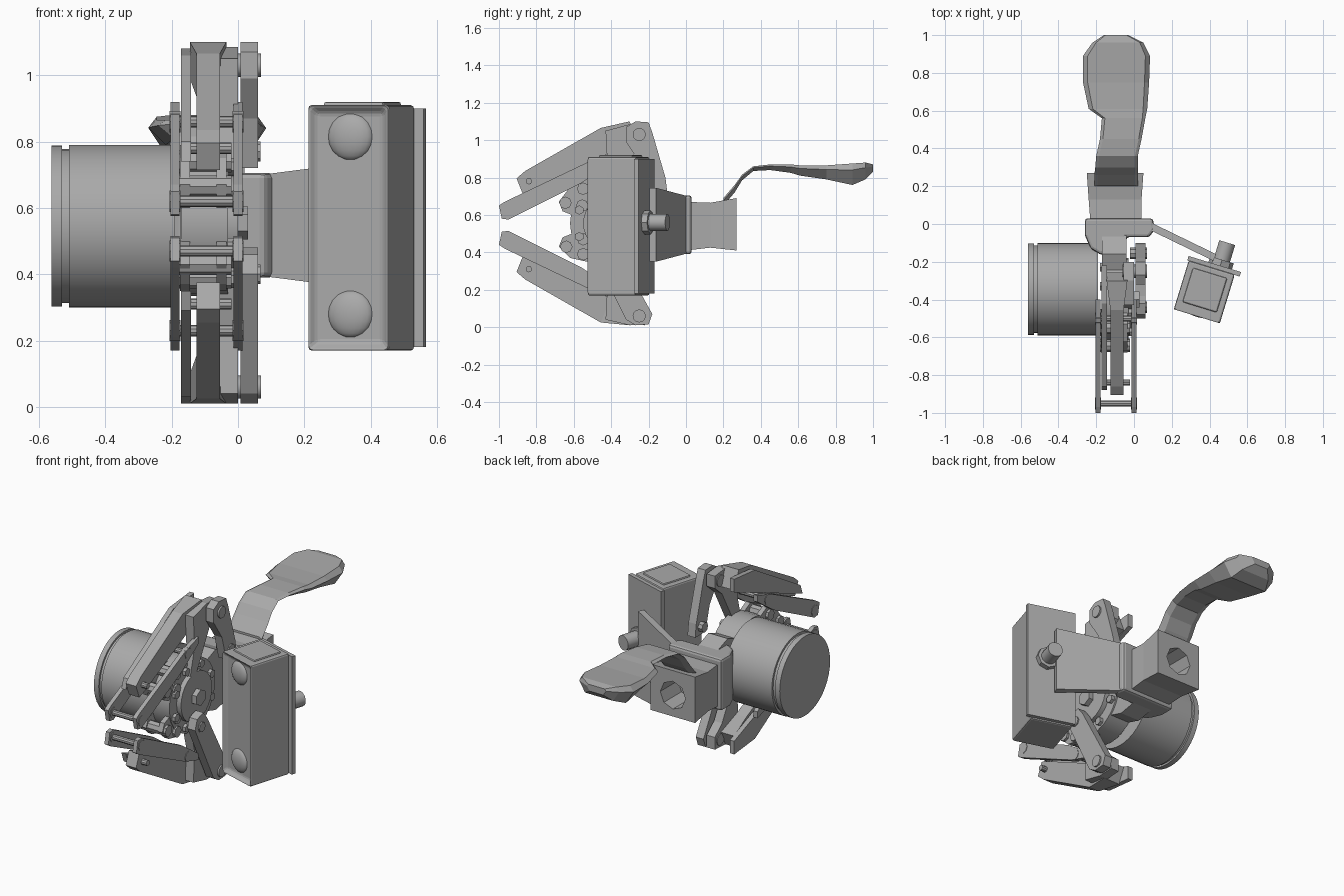
import bpy, bmesh, math
from mathutils import Vector, Matrix

cube = bpy.data.objects.get("Cube")
if cube:
    bpy.data.objects.remove(cube, do_unlink=True)

grey = bpy.data.materials.new("mid_grey")
grey.use_nodes = True
COL = (0.4, 0.4, 0.4, 1)
grey.diffuse_color = COL
grey.node_tree.nodes["Principled BSDF"].inputs["Base Color"].default_value = COL
MID = 0.555  # height of the gripper's mirror plane


def finish(name, bm, smooth=False, bevel=0):
    bmesh.ops.recalc_face_normals(bm, faces=bm.faces[:])
    me = bpy.data.meshes.new(name)
    bm.to_mesh(me)
    bm.free()
    me.materials.append(grey)
    ob = bpy.data.objects.new(name, me)
    bpy.context.collection.objects.link(ob)
    if bevel:
        mod = ob.modifiers.new("soft_edges", "BEVEL")
        mod.width, mod.segments = bevel, 2
    if smooth:
        bpy.ops.object.select_all(action="DESELECT")
        ob.select_set(True)
        bpy.context.view_layer.objects.active = ob
        bpy.ops.object.shade_smooth_by_angle(angle=math.radians(35))
    return ob


def loft(name, rings, **kw):
    """Skin a list of equal-length point rings and cap both ends."""
    bm = bmesh.new()
    vs = [[bm.verts.new(p) for p in r] for r in rings]
    n = len(vs[0])
    for a, b in zip(vs, vs[1:]):
        for i in range(n):
            j = (i + 1) % n
            bm.faces.new((a[i], a[j], b[j], b[i]))
    bm.faces.new(vs[0])
    bm.faces.new(vs[-1])
    return finish(name, bm, **kw)


def side_plate(name, pts, x0, x1, **kw):
    """Extrude a (y, z) outline along x."""
    return loft(name, [[(x, y, z) for y, z in pts] for x in (x0, x1)], **kw)


def rod(name, a, b, r, n=12, smooth=True):
    a, b = Vector(a), Vector(b)
    d = b - a
    bm = bmesh.new()
    rot = d.to_track_quat("Z", "Y").to_matrix().to_4x4()
    bmesh.ops.create_cone(bm, cap_ends=True, segments=n, radius1=r, radius2=r,
                          depth=d.length, matrix=Matrix.Translation((a + b) / 2) @ rot)
    return finish(name, bm, smooth)


def cut(ob, cutter):
    mod = ob.modifiers.new("opening", "BOOLEAN")
    mod.operation, mod.object, mod.solver = "DIFFERENCE", cutter, "EXACT"
    cutter.hide_render = True
    cutter.hide_viewport = True


# Motor drum with grooved end cap
MY, MZ = -0.345, 0.545
rod("motor_drum", (-0.51, MY, MZ), (-0.19, MY, MZ), 0.245, 40)
rod("motor_end_groove", (-0.535, MY, MZ), (-0.505, MY, MZ), 0.232, 40)
rod("motor_end_cap", (-0.562, MY, MZ), (-0.53, MY, MZ), 0.243, 40)

# Gripper hub: disc, raised ring, axle and bolts
HY = -0.40
rod("hub_disc", (-0.17, HY, MID), (-0.03, HY, MID), 0.22, 28)
rod("hub_ring", (-0.035, HY, MID), (0.0, HY, MID), 0.15, 28)
rod("hub_axle", (-0.05, HY, MID), (0.03, HY, MID), 0.05, 6, smooth=False)
for k in range(8):
    a = math.tau * (k + 0.5) / 8
    y, z = HY + 0.185 * math.cos(a), MID + 0.185 * math.sin(a)
    rod("hub_bolt", (-0.18, y, z), (-0.01, y, z), 0.025, 6, smooth=False)

# Palm block in front of the hub
palm = [(-0.45, 0.75), (-0.53, 0.79), (-0.62, 0.75), (-0.68, 0.67), (-0.66, 0.62), (-0.61, 0.6),
        (-0.61, 0.5), (-0.66, 0.48), (-0.68, 0.43), (-0.62, 0.37), (-0.53, 0.35), (-0.45, 0.38)]
for x in (-0.16, -0.05):
    side_plate("palm_plate", palm, x - 0.015, x + 0.015)
side_plate("palm_core", [(-0.4, 0.68), (-0.6, 0.64), (-0.6, 0.47), (-0.4, 0.43)], -0.15, -0.06)
for y, z in ((-0.645, 0.665), (-0.55, 0.74), (-0.555, 0.65), (-0.64, 0.43), (-0.55, 0.47), (-0.55, 0.39)):
    rod("palm_bolt", (-0.19, y, z), (-0.02, y, z), 0.033, 8)

# Two near-mirrored fingers; the lower one sits slightly further out
KNUCKLE = [(-0.32, 1.07), (-0.27, 1.1), (-0.2, 1.095), (-0.18, 1.04)]
LINKS = {"upper": ([(-0.11, 0.8), (-0.1, 0.72), (-0.2, 0.72), (-0.24, 0.87), (-0.32, 0.99)], (-0.155, 0.77)),
         "lower": ([(-0.38, 0.68), (-0.42, 0.63), (-0.48, 0.65), (-0.5, 0.71)], (-0.44, 0.69))}
for s, tag, drop in ((1, "upper", 0), (-1, "lower", 0.02)):
    def m(pts, drop=drop):
        return [(y, max(0.01, MID + s * (z + drop - MID))) for y, z in pts]

    def bolt(name, y, z, x0, x1, r, n=10):
        z = m([(y, z)])[0][1]
        rod(f"{tag}_{name}", (x0, y, z), (x1, y, z), r, n)

    # paired tip plates
    tip = [(-1, 0.65), (-0.985, 0.58), (-0.95, 0.575), (-0.56, 0.77), (-0.4, 0.88),
           (-0.4, 0.92), (-0.53, 0.88), (-0.97, 0.67)]
    for x in (-0.19, 0.0):
        side_plate(f"{tag}_tip_plate", m(tip), x - 0.013, x + 0.013)
    for y, z in ((-0.95, 0.62), (-0.5, 0.86)):
        bolt("tip_rod", y, z, -0.19, 0.0, 0.017)
        for x in (-0.19, 0.0):
            bolt("tip_collar", y, z, x - 0.016, x + 0.016, 0.032, 8)

    # tapered outer beam
    beam = [((-0.89, 0.755), 0.035, 0.04), ((-0.84, 0.785), 0.035, 0.05),
            ((-0.43, 1.0), 0.035, 0.065), ((-0.28, 1.045), 0.055, 0.055)]
    rings = []
    for (y, z), w, h in beam:
        sec = m([(y - h * 0.4, z + h), (y + h * 0.4, z - h)])
        rings.append([(-0.09 + dx, *p) for dx, p in
                      ((-w, sec[0]), (w, sec[0]), (w, sec[1]), (-w, sec[1]))])
    loft(f"{tag}_finger_beam", rings)
    bolt("beam_rod", -0.84, 0.78, -0.17, -0.02, 0.017)

    # inner brace and thin side bar
    brace = [(-0.43, 1.05), (-0.3, 1.085), (-0.2, 1.075), (-0.2, 1.0), (-0.27, 0.94),
             (-0.41, 0.68), (-0.46, 0.7), (-0.42, 0.86)]
    side_plate(f"{tag}_inner_brace", m(brace), -0.055, 0.0)
    side_plate(f"{tag}_side_bar", m([(-0.86, 0.8), (-0.88, 0.74), (-0.32, 0.96), (-0.22, 1.0),
                                     (-0.22, 1.08), (-0.42, 1.06)]), -0.172, -0.142)

    # drive link between knuckle and hub
    ends, pin = LINKS[tag]
    side_plate(f"{tag}_drive_link", m(KNUCKLE + ends, 0), 0.008, 0.06)
    bolt("knuckle_pin", -0.25, 1.03, -0.06, 0.07, 0.035, 12)
    bolt("link_pin", *pin, -0.02, 0.068, 0.03, 8)

# Central mounting block, rounded at its right rear corner
plan = [(-0.05, -0.17), (-0.18, -0.16), (-0.23, -0.13), (-0.26, -0.06), (-0.26, 0.03),
        (0.1, 0.03), (0.11, -0.03), (0.08, -0.07), (-0.04, -0.07)]
loft("mount_block", [[(x, y, z) for x, y in plan] for z in (0.39, 0.705)], bevel=0.015)
side_plate("mount_neck", [(-0.26, 0.7), (-0.16, 0.74), (0.0, 0.68), (0.0, 0.4),
                          (-0.16, 0.37), (-0.26, 0.4)], -0.17, -0.04)

# Rear socket, pinched in the middle and bored from behind
rings = [[(x0, y, z0), (x1, y, z0), (x1, y, z1), (x0, y, z1)] for y, x0, x1, z0, z1 in
         ((0.0, -0.23, 0.04, 0.41, 0.67), (0.13, -0.24, 0.04, 0.425, 0.665),
          (0.27, -0.25, 0.05, 0.41, 0.69))]
socket = loft("rear_socket", rings)
cut(socket, rod("socket_cutter", (-0.1, 0.1, 0.54), (-0.1, 0.4, 0.54), 0.085, 8))

# Tail arm with broad end: y, left edge, right edge, top, bottom
tail = [(0.2, -0.21, 0.02, 0.69, 0.65), (0.26, -0.21, 0.02, 0.76, 0.72), (0.3, -0.205, 0.02, 0.815, 0.785),
        (0.36, -0.2, 0.02, 0.86, 0.835), (0.45, -0.18, 0.04, 0.87, 0.84),
        (0.56, -0.17, 0.06, 0.87, 0.825), (0.61, -0.24, 0.07, 0.865, 0.81),
        (0.75, -0.27, 0.08, 0.865, 0.79), (0.89, -0.27, 0.085, 0.875, 0.76),
        (0.96, -0.22, 0.05, 0.88, 0.79), (1.0, -0.16, -0.03, 0.87, 0.83)]
rings = []
for y, a, b, t, u in tail:
    w, rim = b - a, t * 0.7 + u * 0.3
    rings.append([(a, y, rim), (a + w * 0.07, y, t), (b - w * 0.07, y, t), (b, y, rim),
                  (b - w * 0.15, y, u), (a + w * 0.15, y, u)])
loft("tail_arm", rings)

# Widening side bracket that carries the sensor box
arm = []
for x, y, z0, z1 in ((0.07, -0.025, 0.395, 0.7), (0.42, -0.195, 0.35, 0.745)):
    arm.append([(x, y, z0), (x + 0.015, y + 0.035, z0), (x + 0.015, y + 0.035, z1), (x, y, z1)])
loft("side_bracket", arm)

# Sensor box, turned about z, with a recessed front
frame = Matrix.Translation((0.375, -0.35, 0.54)) @ Matrix.Rotation(math.radians(-17), 4, "Z")


def box(name, size, centre, inset=0, bevel=0):
    bm = bmesh.new()
    bmesh.ops.create_cube(bm, size=1, matrix=Matrix.Translation(centre) @ Matrix.Diagonal((*size, 1)))
    if inset:
        front = min(bm.faces, key=lambda f: f.calc_center_median().y)
        bmesh.ops.inset_individual(bm, faces=[front], thickness=inset)
        bmesh.ops.translate(bm, verts=front.verts[:], vec=(0, 0.025, 0))
    bm.transform(frame)
    return finish(name, bm, bevel=bevel)


box("sensor_box", (0.255, 0.275, 0.74), (0, -0.0125, 0), inset=0.035, bevel=0.01)
box("sensor_back_plate", (0.29, 0.025, 0.72), (0.01, 0.135, 0))
box("sensor_top_cap", (0.19, 0.19, 0.02), (0, 0, 0.37), bevel=0.008)

# Lenses on the front and the connector behind
for z in (0.275, -0.26):
    bm = bmesh.new()
    bmesh.ops.create_uvsphere(bm, u_segments=20, v_segments=10, radius=0.072)
    bm.transform(frame @ Matrix.Translation((0, -0.118, z)) @ Matrix.Diagonal((1, 0.42, 1, 1)))
    finish("sensor_lens", bm, smooth=True)
rod("sensor_connector", frame @ Vector((0.04, 0.13, 0.02)), frame @ Vector((0.04, 0.275, 0.02)), 0.045, 14)
rod("connector_collar", frame @ Vector((0.04, 0.13, 0.02)), frame @ Vector((0.04, 0.18, 0.02)), 0.065, 8)
